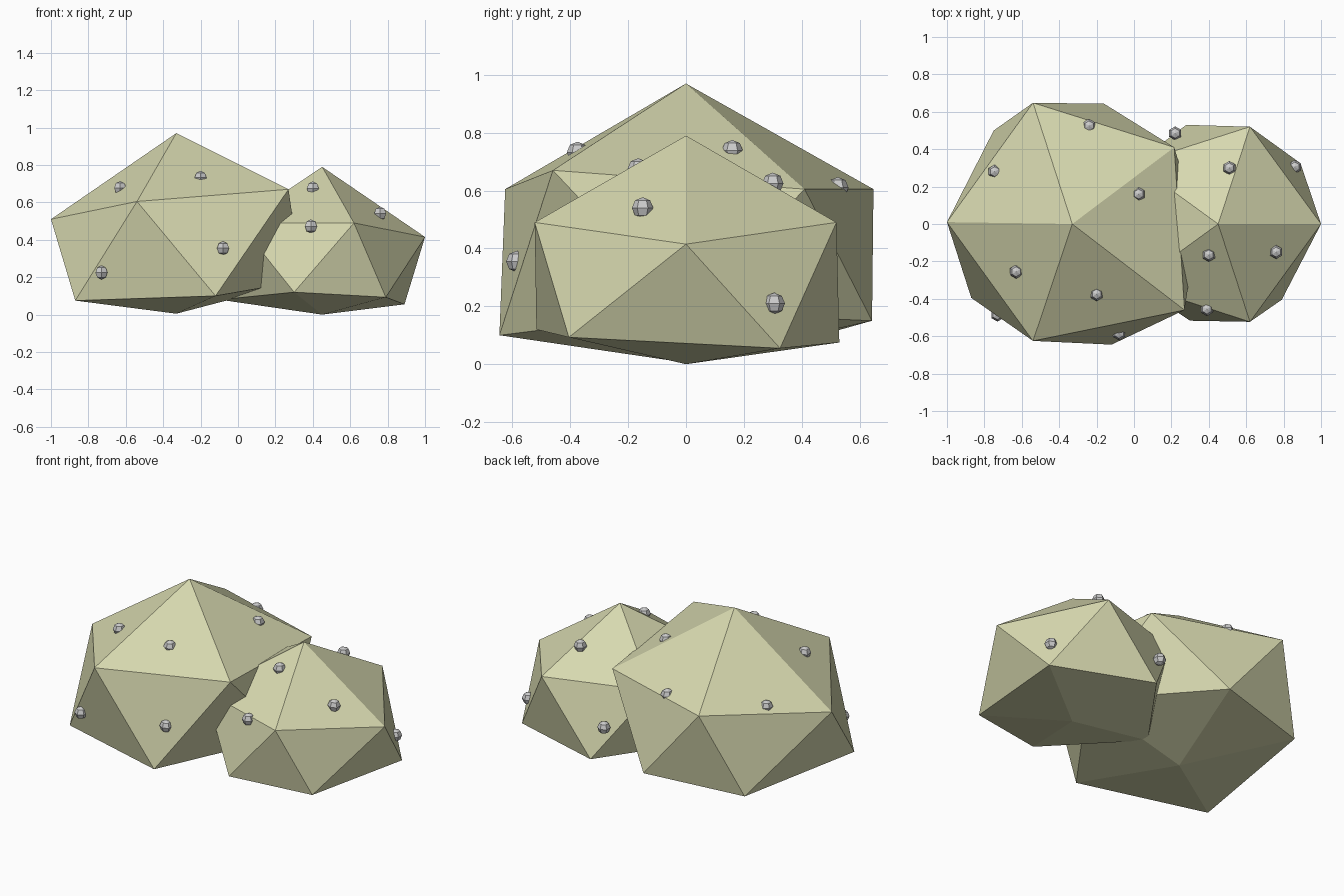
import bpy

mat = bpy.data.materials.new("pale_olive")
mat.diffuse_color = (0.68, 0.69, 0.43, 1)


def lump(name, top, upper, lower, bottom):
    # Uneven icosahedron: two staggered rings of five, plus top and bottom points
    verts = [top] + upper + lower + [bottom]
    faces = []
    for i in range(5):
        j = (i + 1) % 5
        u, un, l, ln = 1 + i, 1 + j, 6 + i, 6 + j
        faces += [(0, u, un), (u, l, un), (un, l, ln), (l, 11, ln)]
    me = bpy.data.meshes.new(name)
    me.from_pydata(verts, [], faces)
    me.materials.append(mat)
    ob = bpy.data.objects.new(name, me)
    bpy.context.collection.objects.link(ob)


# Large lump (rings run counter-clockwise, lower ring half a step ahead)
lump("large_lump", (-0.33, 0, 0.97),
     [(0.215, 0.41, 0.605), (-0.54, 0.648, 0.605), (-1, 0.01, 0.51),
      (-0.54, -0.625, 0.605), (0.27, -0.46, 0.67)],
     [(-0.16, 0.643, 0.15), (-0.75, 0.50, 0.11), (-0.87, -0.395, 0.075),
      (-0.12, -0.645, 0.10), (0.34, 0, 0.18)],
     (-0.33, 0, 0.005))

# Small lump
lump("small_lump", (0.45, 0, 0.79),
     [(1, 0, 0.415), (0.62, 0.52, 0.49), (0.005, 0.323, 0.49),
      (0.005, -0.323, 0.49), (0.62, -0.523, 0.49)],
     [(0.89, 0.325, 0.055), (0.28, 0.53, 0.075), (-0.10, 0, 0.08),
      (0.30, -0.517, 0.12), (0.79, -0.405, 0.093)],
     (0.45, 0, 0))

# Little round pebbles half sunk in the faces
bumps = [(-0.73, -0.485, 0.225), (-0.08, -0.585, 0.355), (-0.63, -0.255, 0.677),
         (-0.20, -0.375, 0.732), (0.025, 0.16, 0.738), (-0.745, 0.28, 0.58),
         (-0.24, 0.525, 0.61), (0.40, -0.165, 0.675), (0.39, -0.455, 0.472),
         (0.76, -0.15, 0.54), (0.51, 0.30, 0.625), (0.86, 0.305, 0.21),
         (0.22, 0.485, 0.27)]
for i, p in enumerate(bumps):
    bpy.ops.mesh.primitive_uv_sphere_add(segments=6, ring_count=4,
                                         radius=0.037, location=p)
    bpy.context.object.name = f"pebble_{i + 1}"
